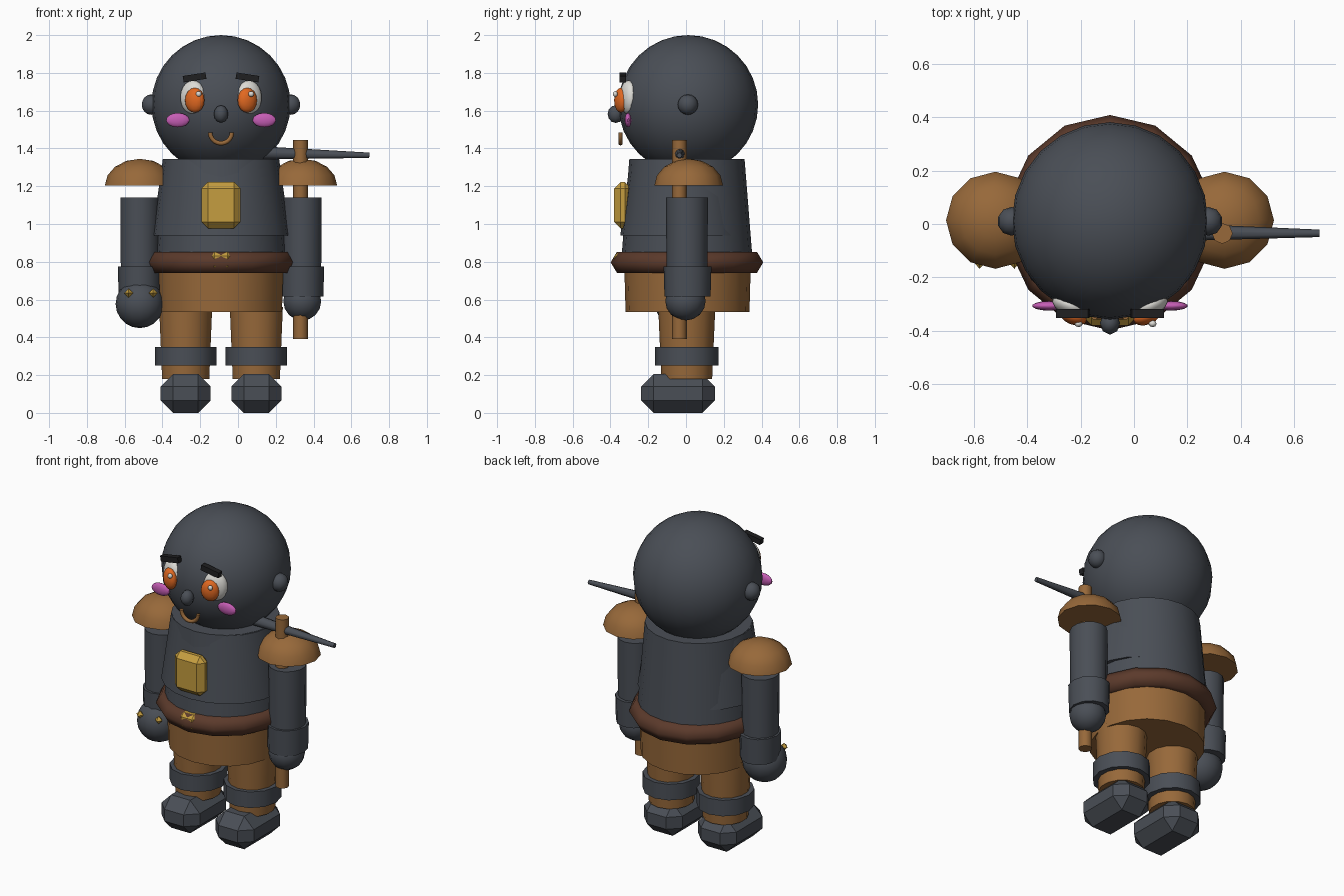
import bpy, bmesh, math
from mathutils import Vector, Matrix

if "Cube" in bpy.data.objects:
    bpy.data.objects.remove(bpy.data.objects["Cube"])

CX = -0.09  # body mid-plane; the tool held at the right shifts it off x = 0


def material(name, rgb):
    m = bpy.data.materials.new(name)
    m.diffuse_color = (*rgb, 1)
    m.use_nodes = True
    m.node_tree.nodes["Principled BSDF"].inputs["Base Color"].default_value = m.diffuse_color
    return m


GREY = material("slate grey", (0.068, 0.077, 0.093))
TAN = material("tan leather", (0.31, 0.14, 0.042))
BELT = material("dark brown", (0.105, 0.042, 0.024))
GOLD = material("gold", (0.56, 0.34, 0.05))
WHITE = material("eye white", (0.72, 0.71, 0.67))
ORANGE = material("orange", (0.76, 0.14, 0.015))
PINK = material("pink", (0.56, 0.11, 0.46))
BLACK = material("black", (0.014, 0.014, 0.015))


def finish(name, bm, mat, angle=38):
    bmesh.ops.recalc_face_normals(bm, faces=bm.faces)
    me = bpy.data.meshes.new(name)
    bm.to_mesh(me)
    bm.free()
    me.materials.append(mat)
    ob = bpy.data.objects.new(name, me)
    bpy.context.collection.objects.link(ob)
    bpy.ops.object.select_all(action='DESELECT')
    ob.select_set(True)
    bpy.context.view_layer.objects.active = ob
    bpy.ops.object.shade_smooth_by_angle(angle=math.radians(angle))
    return ob


def place(bm, loc, scale=(1, 1, 1), rot=None):
    mat = Matrix.Translation(loc) @ (rot or Matrix()) @ Matrix.Diagonal((*scale, 1))
    bmesh.ops.transform(bm, matrix=mat, verts=bm.verts)


def ball(name, loc, radii, mat, seg=16, rings=10, rot=None):
    bm = bmesh.new()
    bmesh.ops.create_uvsphere(bm, u_segments=seg, v_segments=rings, radius=1)
    place(bm, loc, radii, rot)
    return finish(name, bm, mat, 50)


def tube(name, x, y, z0, z1, r0, r1, mat, seg=16, sy=1.0):
    """Upright tapered cylinder; r0 at the bottom, r1 at the top."""
    bm = bmesh.new()
    bmesh.ops.create_cone(bm, cap_ends=True, segments=seg, radius1=r0, radius2=r1, depth=z1 - z0)
    place(bm, (x, y, (z0 + z1) / 2), (1, sy, 1))
    return finish(name, bm, mat, 50)


def block(name, loc, size, bevel, mat, rot=None):
    bm = bmesh.new()
    bmesh.ops.create_cube(bm, size=1)
    bmesh.ops.scale(bm, vec=size, verts=bm.verts)
    if bevel:
        bmesh.ops.bevel(bm, geom=bm.edges[:], offset=bevel, segments=1, affect='EDGES')
    place(bm, loc, rot=rot)
    return finish(name, bm, mat, 30)


def ring(name, centre, major, minor, seg, sides, mat, sy=1.0):
    """Horizontal torus with a low-sided section."""
    bm = bmesh.new()
    rows = []
    for i in range(seg):
        a = math.tau * (i + 0.0) / seg + math.pi / 2
        row = []
        for j in range(sides):
            b = math.tau * j / sides
            r = major + minor * math.cos(b)
            row.append(bm.verts.new((r * math.cos(a), sy * r * math.sin(a), minor * math.sin(b))))
        rows.append(row)
    for i in range(seg):
        p, q = rows[i], rows[(i + 1) % seg]
        for j in range(sides):
            k = (j + 1) % sides
            bm.faces.new((p[j], q[j], q[k], p[k]))
    place(bm, centre)
    return finish(name, bm, mat, 62)


def dome(name, loc, radii, mat):
    bm = bmesh.new()
    bmesh.ops.create_uvsphere(bm, u_segments=12, v_segments=8, radius=1)
    geom = bm.verts[:] + bm.edges[:] + bm.faces[:]
    bmesh.ops.bisect_plane(bm, geom=geom, plane_co=(0, 0, 0), plane_no=(0, 0, -1), clear_outer=True)
    bmesh.ops.holes_fill(bm, edges=[e for e in bm.edges if e.is_boundary])
    place(bm, loc, radii)
    return finish(name, bm, mat, 40)


# Head and trunk
ball("head", (CX, 0.012, 1.632), (0.368, 0.37, 0.368), GREY, 24, 16)
tube("torso", CX, 0.005, 0.78, 1.345, 0.35, 0.305, GREY, 20)
tube("chest_plate", CX, -0.012, 0.94, 1.343, 0.365, 0.308, GREY, 20, 0.92)
ring("belt", (CX, 0.005, 0.797), 0.328, 0.064, 14, 6, BELT, 1.03)
block("belt_buckle", (CX, -0.345, 0.803), (0.115, 0.07, 0.1), 0.022, GOLD)
tube("trousers", CX, 0.008, 0.535, 0.79, 0.328, 0.335, TAN, 18)
block("chest_badge", (CX, -0.335, 1.1), (0.206, 0.09, 0.246), 0.034, GOLD)

# Mouth: half ring curving below the nose
bm = bmesh.new()
rows = []
for i in range(11):
    a = math.pi * (1 + i / 10)
    row = []
    for j in range(6):
        b = math.tau * j / 6
        r = 0.058 + 0.012 * math.cos(b)
        row.append(bm.verts.new((r * math.cos(a), 0.013 * math.sin(b), r * math.sin(a))))
    rows.append(row)
for p, q in zip(rows, rows[1:]):
    for j in range(6):
        bm.faces.new((p[j], q[j], q[(j + 1) % 6], p[(j + 1) % 6]))
bm.faces.new(rows[0])
bm.faces.new(rows[-1])
place(bm, (CX, -0.347, 1.485))
finish("mouth", bm, TAN, 65)
ball("nose", (CX, -0.372, 1.582), (0.038, 0.043, 0.047), GREY, 8, 6)

# Mirrored parts
for s, side in ((-1, "left"), (1, "right")):
    def X(d):
        return CX + s * d
    turn = Matrix.Rotation(s * math.radians(22), 4, 'Z')
    # Face
    ball(side + "_ear", (X(0.37), 0.01, 1.632), (0.052, 0.054, 0.054), GREY, 10, 8)
    ball(side + "_eye_white", (X(0.148), -0.305, 1.67), (0.072, 0.042, 0.09), WHITE, 16, 10, turn)
    ball(side + "_iris", (X(0.139), -0.345, 1.655), (0.054, 0.032, 0.066), ORANGE, 14, 8, turn)
    ball(side + "_eye_glint", (X(0.139) + 0.021, -0.374, 1.688), (0.015, 0.013, 0.015), WHITE, 8, 6)
    ball(side + "_cheek", (X(0.229), -0.307, 1.55), (0.063, 0.018, 0.038), PINK, 14, 8)
    block(side + "_eyebrow", (X(0.14), -0.335, 1.776), (0.122, 0.034, 0.034), 0, BLACK,
          Matrix.Rotation(s * math.radians(9), 4, 'Y'))
    # Arm
    dome(side + "_shoulder_guard", (X(0.43), 0.014, 1.203), (0.185, 0.182, 0.142), TAN)
    tube(side + "_arm", X(0.43), 0.005, 0.62, 1.14, 0.102, 0.106, GREY, 14, 1.05)
    tube(side + "_wrist_cuff", X(0.43), 0.008, 0.615, 0.775, 0.112, 0.116, GREY, 12, 1.09)
    # Leg
    tube(side + "_leg", X(0.187), 0.004, 0.18, 0.56, 0.128, 0.144, TAN, 14, 1.05)
    tube(side + "_boot_cuff", X(0.187), 0.005, 0.25, 0.35, 0.163, 0.163, GREY, 12, 1.03)
    block(side + "_boot", (X(0.187), -0.042, 0.103), (0.264, 0.39, 0.206), 0.066, GREY)

# Hands: a big studded fist and a gripping hand
ball("fist", (-0.52, -0.035, 0.577), (0.128, 0.128, 0.128), GREY, 16, 10)
for x in (-0.579, -0.449):
    ball("knuckle_stud", (x, -0.142, 0.634), (0.024, 0.026, 0.024), GOLD, 4, 2)
ball("grip_hand", (0.34, -0.003, 0.592), (0.103, 0.107, 0.103), GREY, 14, 8)

# Tool: wooden shaft with a tapered spike across the top
tube("tool_shaft", 0.331, -0.035, 0.39, 1.445, 0.039, 0.039, TAN, 8)
a, b = Vector((0.06, -0.03, 1.378)), Vector((0.695, -0.035, 1.364))
bm = bmesh.new()
bmesh.ops.create_cone(bm, cap_ends=True, segments=8, radius1=0.037, radius2=0.014, depth=(b - a).length)
place(bm, (a + b) / 2, rot=(b - a).to_track_quat('Z', 'Y').to_matrix().to_4x4())
finish("tool_spike", bm, GREY, 50)
